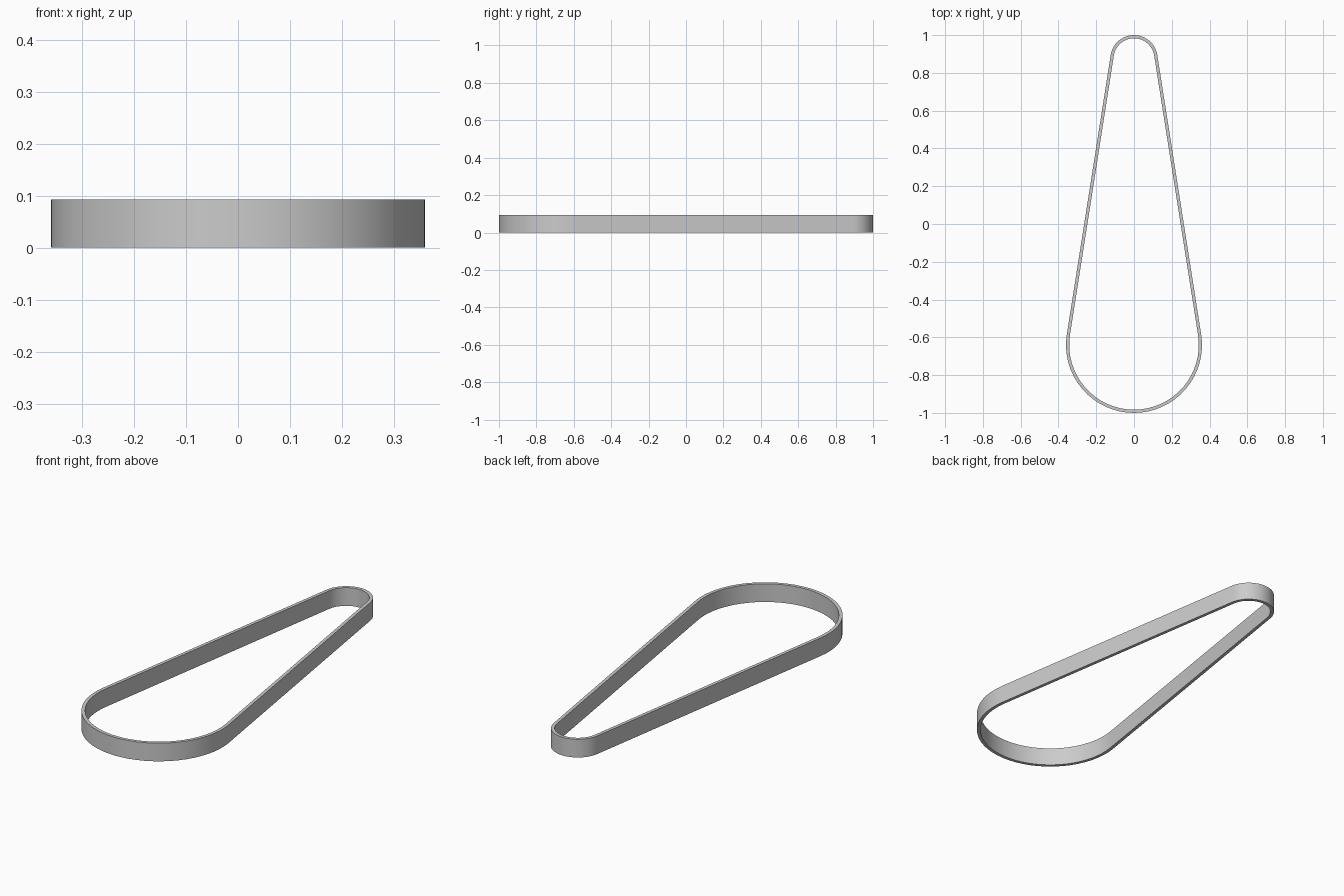
import bpy
import bmesh
import math

cube = bpy.data.objects.get("Cube")
if cube:
    bpy.data.objects.remove(cube, do_unlink=True)

HEIGHT = 0.093
THICKNESS = 0.017
BIG_R, SMALL_R = 0.36, 0.125
BIG_Y, SMALL_Y = -1 + BIG_R, 1 - SMALL_R
STEPS = 32

# Angle at which the straight runs touch both pulleys
tilt = math.asin((BIG_R - SMALL_R) / (SMALL_Y - BIG_Y))


def arc(radius, centre_y, start, end):
    return [(radius * math.cos(start + (end - start) * i / STEPS),
             centre_y + radius * math.sin(start + (end - start) * i / STEPS))
            for i in range(STEPS + 1)]


def belt_outline(inset):
    back = arc(SMALL_R - inset, SMALL_Y, tilt, math.pi - tilt)
    front = arc(BIG_R - inset, BIG_Y, math.pi - tilt, 2 * math.pi + tilt)
    return back + front


# Closed band: rectangular section swept round both pulley arcs
bm = bmesh.new()
rings = []
for inset, z in ((0, 0), (0, HEIGHT), (THICKNESS, HEIGHT), (THICKNESS, 0)):
    rings.append([bm.verts.new((x, y, z)) for x, y in belt_outline(inset)])
count = len(rings[0])
for a, b in zip(rings, rings[1:] + rings[:1]):
    for i in range(count):
        j = (i + 1) % count
        bm.faces.new((a[i], a[j], b[j], b[i]))
bmesh.ops.recalc_face_normals(bm, faces=bm.faces)

mesh = bpy.data.meshes.new("drive_belt")
bm.to_mesh(mesh)
bm.free()
belt = bpy.data.objects.new("drive_belt", mesh)
bpy.context.collection.objects.link(belt)

# Plain grey belt material
grey = bpy.data.materials.new("belt_grey")
grey.use_nodes = True
colour = (0.6, 0.6, 0.6, 1)
grey.diffuse_color = colour
grey.node_tree.nodes["Principled BSDF"].inputs["Base Color"].default_value = colour
mesh.materials.append(grey)

# Smooth sides with crisp rims
bpy.ops.object.select_all(action="DESELECT")
belt.select_set(True)
bpy.context.view_layer.objects.active = belt
bpy.ops.object.shade_smooth_by_angle(angle=math.radians(30))
